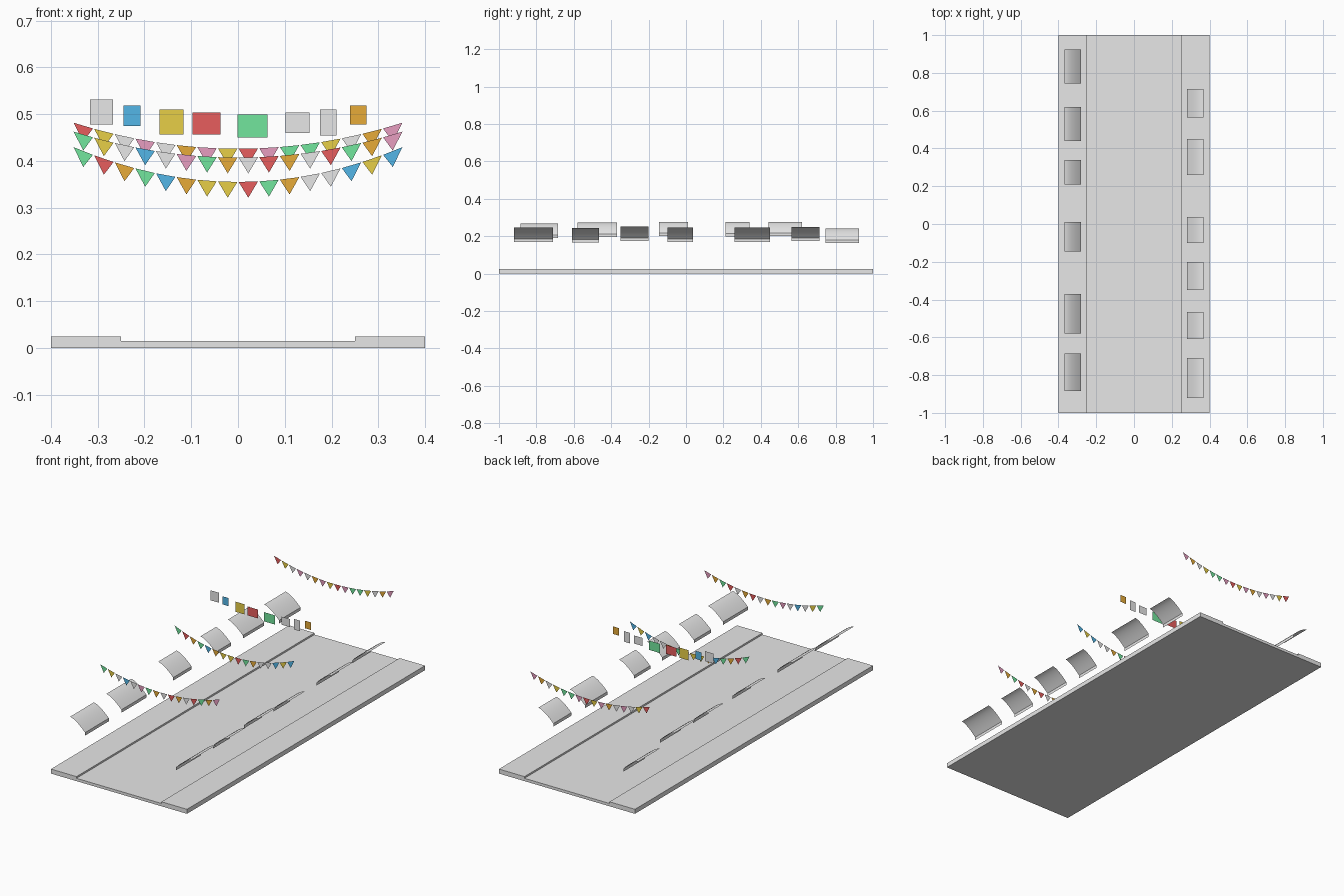
import bpy
import math

cube = bpy.data.objects.get("Cube")
if cube:
    bpy.data.objects.remove(cube, do_unlink=True)

PALETTE = {
    "pale_grey": (0.88, 0.88, 0.88),
    "red": (0.88, 0.12, 0.12),
    "blue": (0.10, 0.54, 0.92),
    "yellow": (0.88, 0.68, 0.07),
    "green": (0.17, 0.79, 0.34),
    "orange": (0.88, 0.45, 0.045),
    "pink": (0.88, 0.37, 0.58),
}
NAMES = list(PALETTE)
MATS = []
for name, rgb in PALETTE.items():
    mat = bpy.data.materials.new(name)
    mat.use_nodes = True
    mat.diffuse_color = (*rgb, 1)
    mat.node_tree.nodes["Principled BSDF"].inputs["Base Color"].default_value = (*rgb, 1)
    MATS.append(mat)

# One letter per colour, used to spell out the flag sequences
LETTERS = {"w": 0, "r": 1, "b": 2, "y": 3, "g": 4, "o": 5, "p": 6}


def make(name, verts, faces, colours="w"):
    """Mesh object; colours holds one letter per face, or one for all."""
    mesh = bpy.data.meshes.new(name)
    mesh.from_pydata(verts, [], faces)
    used = sorted(set(colours))
    for c in used:
        mesh.materials.append(MATS[LETTERS[c]])
    for i, poly in enumerate(mesh.polygons):
        poly.material_index = used.index(colours[i % len(colours)])
    mesh.update()
    obj = bpy.data.objects.new(name, mesh)
    bpy.context.collection.objects.link(obj)
    return obj


def slab(name, x0, x1, height):
    bpy.ops.mesh.primitive_cube_add(size=1, location=((x0 + x1) / 2, 0, height / 2))
    obj = bpy.context.object
    obj.name = name
    obj.scale = (x1 - x0, 2, height)
    obj.data.materials.append(MATS[0])


# Road and raised pavements
slab("road", -0.25, 0.25, 0.015)
slab("left_pavement", 0.25, 0.4, 0.024)
slab("right_pavement", -0.4, -0.25, 0.024)


def awning(name, side, y0, y1, top):
    """Curved open canopy, high at the outer edge, with a hanging valance."""
    steps = 8
    profile = []
    for i in range(steps + 1):
        t = i / steps
        profile.append((0.368 - 0.088 * t, top - 0.061 * t ** 1.5))
    profile.append((0.28, top - 0.077))
    verts, faces = [], []
    for x, z in profile:
        verts += [(side * x, y0, z), (side * x, y1, z)]
    for i in range(len(profile) - 1):
        a = 2 * i
        quad = (a, a + 1, a + 3, a + 2)
        faces.append(quad if side > 0 else quad[::-1])
    obj = make(name, verts, faces)
    # Normals must point up and towards the street
    if obj.data.polygons[0].normal.z < 0:
        obj.data.flip_normals()
    bpy.ops.object.select_all(action="DESELECT")
    obj.select_set(True)
    bpy.context.view_layer.objects.active = obj
    bpy.ops.object.shade_smooth_by_angle(angle=math.radians(30))


# Awnings: (y start, y end, top height) along each side
LEFT = [(-0.92, -0.71, 0.246), (-0.61, -0.465, 0.243), (-0.35, -0.2, 0.251),
        (-0.1, 0.037, 0.246), (0.26, 0.45, 0.246), (0.563, 0.715, 0.25)]
RIGHT = [(-0.885, -0.685, 0.267), (-0.58, -0.37, 0.272), (-0.145, 0.01, 0.277),
         (0.21, 0.34, 0.276), (0.44, 0.62, 0.277), (0.745, 0.925, 0.241)]
for label, side, row in (("left", 1, LEFT), ("right", -1, RIGHT)):
    for i, (y0, y1, top) in enumerate(row):
        awning(f"{label}_awning_{i + 1}", side, y0, y1, top)


def bunting(name, y, end_z, sag, colours):
    """Row of triangular pennants along a sagging line."""
    half, count = 0.353, len(colours)
    pitch = 2 * half / count

    def line(x):
        return end_z - sag * (1 - (x / half) ** 2)

    verts, faces = [], []
    for i in range(count):
        x = -half + pitch * (i + 0.5)
        w = pitch * 0.47
        verts += [(x - w, y, line(x - w)), (x, y, line(x) - 0.034), (x + w, y, line(x + w))]
        faces.append((3 * i, 3 * i + 1, 3 * i + 2))
    make(name, verts, faces, colours)


bunting("front_bunting", -0.655, 0.463, 0.056, "gywbwpgowrowrgop")
bunting("middle_bunting", -0.03, 0.43, 0.075, "grogboyyrgowwbyb")
bunting("back_bunting", 0.805, 0.482, 0.056, "rywpwopyrpggywop")

# Hanging cloths: (x start, x end, bottom, top)
CLOTHS = [(-0.316, -0.267, 0.478, 0.531), (-0.245, -0.209, 0.475, 0.518),
          (-0.168, -0.117, 0.456, 0.510), (-0.097, -0.037, 0.456, 0.503),
          (-0.001, 0.063, 0.450, 0.499), (0.102, 0.153, 0.460, 0.503),
          (0.175, 0.211, 0.454, 0.510), (0.239, 0.275, 0.478, 0.518)]
for i, ((x0, x1, z0, z1), colour) in enumerate(zip(CLOTHS, "wbyrgwwo")):
    y = 0.22
    make(f"hanging_cloth_{i + 1}",
         [(x0, y, z0), (x1, y, z0), (x1, y, z1), (x0, y, z1)], [(0, 1, 2, 3)], colour)
